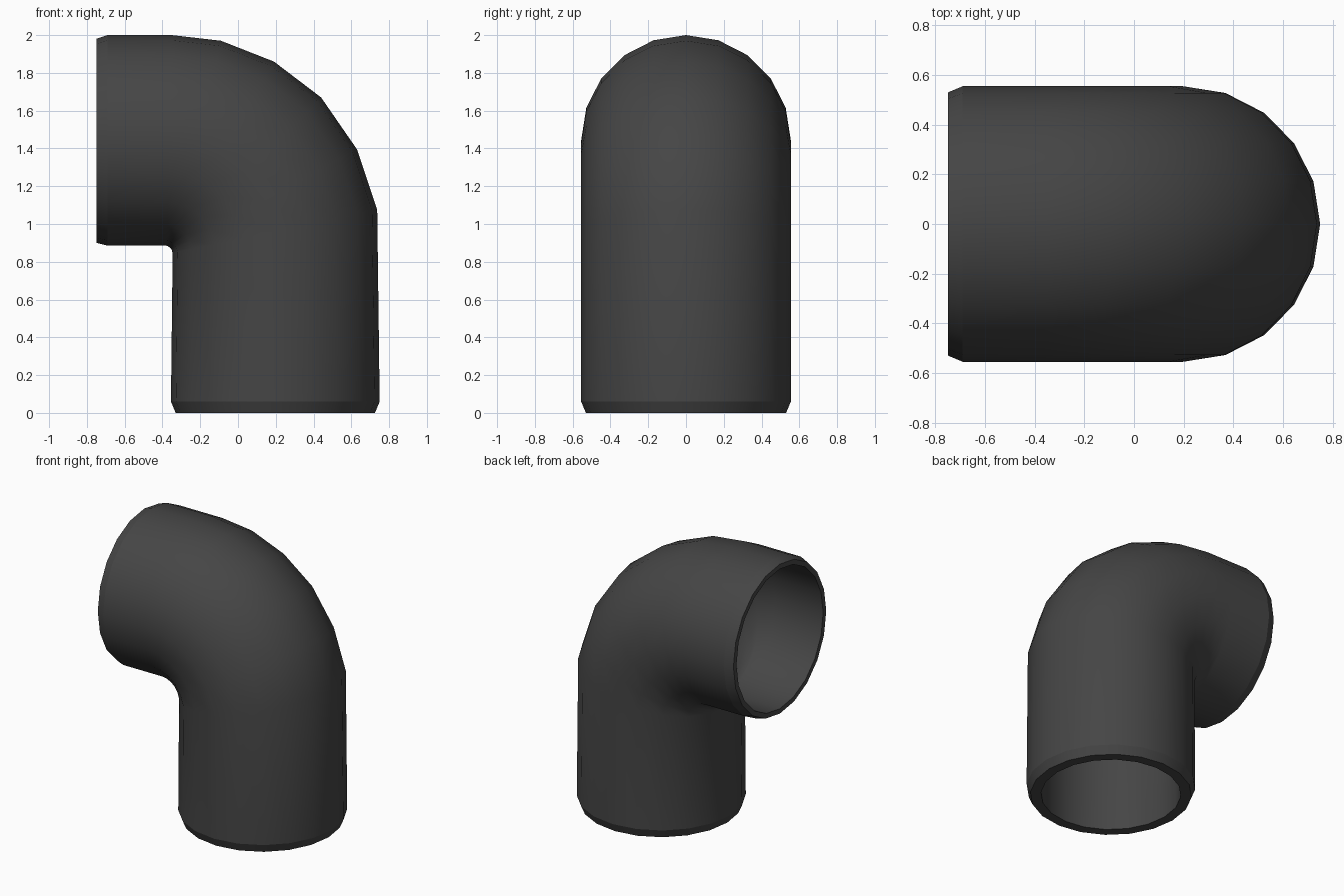
import bpy, bmesh, math
from mathutils import Vector

if "Cube" in bpy.data.objects:
    bpy.data.objects.remove(bpy.data.objects["Cube"])

SIDES = 20
# Stations along the elbow: outer-bend point (x, z), inner-bend point (x, z), half depth in y
stations = [
    ((-0.75, 1.98), (-0.75, 0.90), 0.53),     # side mouth rim
    ((-0.69, 2.00), (-0.69, 0.885), 0.555),
    ((-0.35, 2.00), (-0.38, 0.885), 0.555),   # bend starts
    ((-0.09, 1.97), (-0.37, 0.882), 0.555),
    ((0.19, 1.86), (-0.362, 0.876), 0.555),
    ((0.44, 1.67), (-0.355, 0.87), 0.555),
    ((0.63, 1.395), (-0.35, 0.86), 0.555),
    ((0.737, 1.075), (-0.346, 0.845), 0.555), # bend ends
    ((0.75, 0.06), (-0.355, 0.06), 0.555),
    ((0.725, 0.0), (-0.33, 0.0), 0.53),       # bottom rim
]
last = len(stations) - 1
bm = bmesh.new()


def ring(outer, inner, depth, inset=0.0):
    o, i = Vector((outer[0], 0, outer[1])), Vector((inner[0], 0, inner[1]))
    mid, half = (o + i) / 2, (o - i) / 2
    half = half.normalized() * (half.length - inset)
    ry = depth - inset
    return [bm.verts.new(mid + half * math.cos(a) + Vector((0, ry * math.sin(a), 0)))
            for a in (2 * math.pi * k / SIDES for k in range(SIDES))]


# Outer skin, then the bore running back through the bend
loops = [ring(*s) for s in stations]
for n in range(last, -1, -1):
    if n in (1, last - 1):
        continue
    wall = 0.07 if n == last else 0.035 if n == 0 else 0.09 if n > 2 else 0.06
    loops.append(ring(*stations[n], wall))

# Bridge all rings into one closed tube
for n, a in enumerate(loops):
    b = loops[(n + 1) % len(loops)]
    for k in range(SIDES):
        j = (k + 1) % SIDES
        bm.faces.new((a[k], a[j], b[j], b[k])).smooth = True

# Crisp edges at the rims and chamfers
for n in (0, 1, last - 1, last, last + 1, len(loops) - 1):
    for k in range(SIDES):
        bm.edges.get((loops[n][k], loops[n][(k + 1) % SIDES])).smooth = False

bmesh.ops.recalc_face_normals(bm, faces=bm.faces)
mesh = bpy.data.meshes.new("pipe_elbow")
bm.to_mesh(mesh)
bm.free()
elbow = bpy.data.objects.new("pipe_elbow", mesh)
bpy.context.collection.objects.link(elbow)

# Dark plastic
mat = bpy.data.materials.new("dark_plastic")
mat.diffuse_color = (0.06, 0.06, 0.06, 1)
mat.use_nodes = True
mat.node_tree.nodes["Principled BSDF"].inputs["Base Color"].default_value = mat.diffuse_color
mesh.materials.append(mat)
